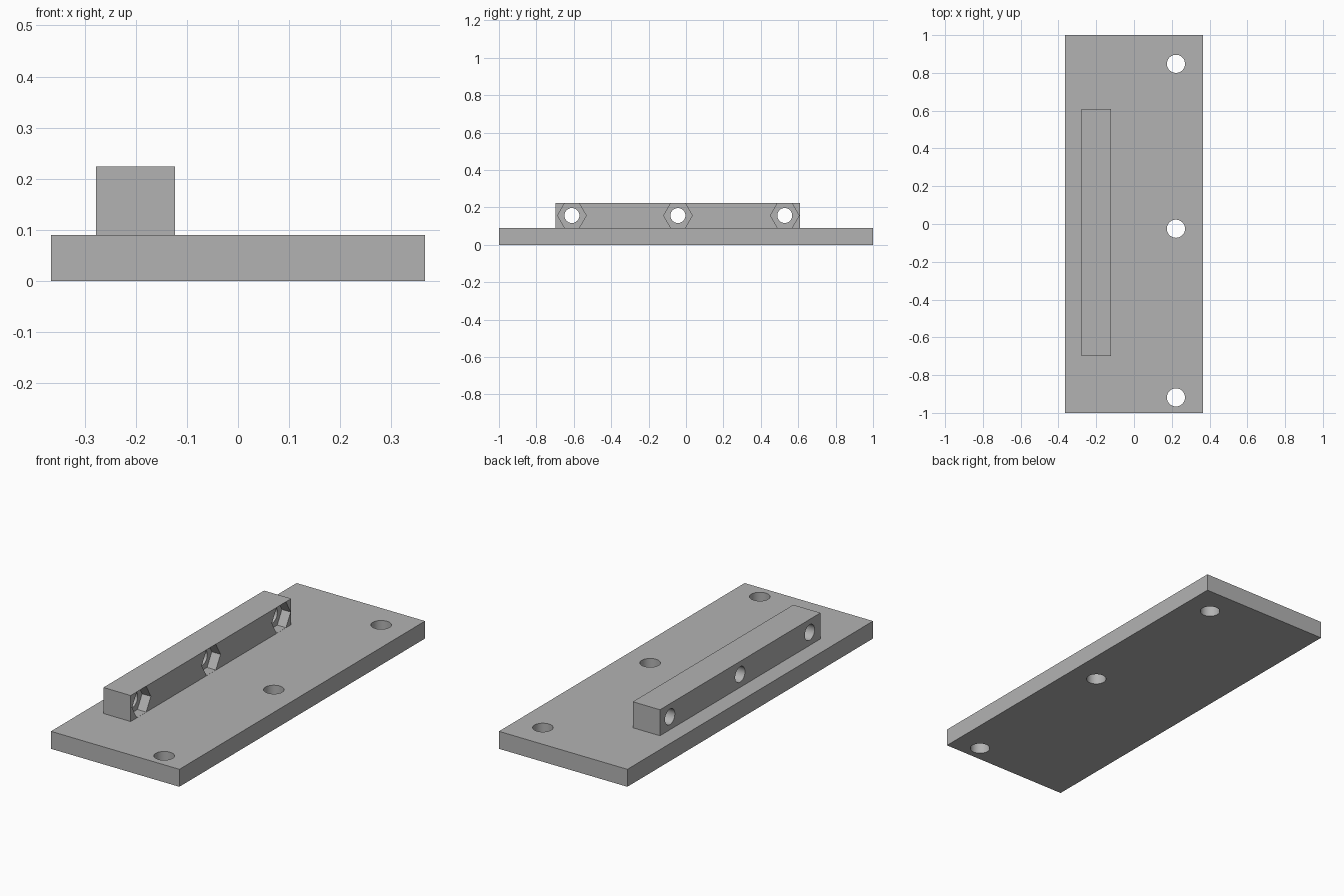
import bpy, math

if "Cube" in bpy.data.objects:
    bpy.data.objects.remove(bpy.data.objects["Cube"])

grey = bpy.data.materials.new("plain grey")
grey.diffuse_color = (0.45, 0.45, 0.45, 1)
grey.use_nodes = True
grey.node_tree.nodes["Principled BSDF"].inputs["Base Color"].default_value = grey.diffuse_color


def box(name, x0, x1, y0, y1, z0, z1):
    bpy.ops.mesh.primitive_cube_add(
        size=1, location=((x0 + x1) / 2, (y0 + y1) / 2, (z0 + z1) / 2))
    ob = bpy.context.object
    ob.name = name
    ob.scale = (x1 - x0, y1 - y0, z1 - z0)
    bpy.ops.object.transform_apply(location=False, rotation=False, scale=True)
    ob.data.materials.append(grey)
    return ob


def cut(target, sides, radius, depth, location, rotation=(0, 0, 0)):
    """Subtract a prism with the given number of sides from the target."""
    bpy.ops.mesh.primitive_cylinder_add(
        vertices=sides, radius=radius, depth=depth,
        location=location, rotation=rotation)
    cutter = bpy.context.object
    cutter.hide_render = True
    cutter.data.materials.append(grey)
    mod = target.modifiers.new("cut", 'BOOLEAN')
    mod.operation = 'DIFFERENCE'
    mod.solver = 'EXACT'
    mod.object = cutter
    bpy.ops.object.select_all(action='DESELECT')
    target.select_set(True)
    bpy.context.view_layer.objects.active = target
    bpy.ops.object.modifier_apply(modifier=mod.name)
    bpy.data.objects.remove(cutter, do_unlink=True)


# Base plate with three vertical screw holes
plate = box("base_plate", -0.366, 0.366, -1, 1, 0, 0.09)
for y in (-0.918, -0.025, 0.848):
    cut(plate, 48, 0.048, 0.4, (0.222, y, 0.045))

# Raised rail with cross holes and hexagonal nut pockets on the +x side
FACE_X, POCKET, MID_Z = -0.123, 0.05, 0.1568
rail = box("nut_rail", -0.278, FACE_X, -0.698, 0.609, 0.09, 0.224)
for y in (-0.61, -0.043, 0.528):
    cut(rail, 48, 0.04, 0.6, (-0.2, y, MID_Z), (0, math.pi / 2, 0))
    # pocket overshoots the face so that it opens cleanly; corners point along y
    cut(rail, 6, 0.0765, POCKET * 2, (FACE_X, y, MID_Z), (0, math.pi / 2, 0))

# Smooth hole walls, sharp edges elsewhere
for ob in (plate, rail):
    bpy.ops.object.select_all(action='DESELECT')
    ob.select_set(True)
    bpy.context.view_layer.objects.active = ob
    bpy.ops.object.shade_smooth_by_angle(angle=math.radians(30))
